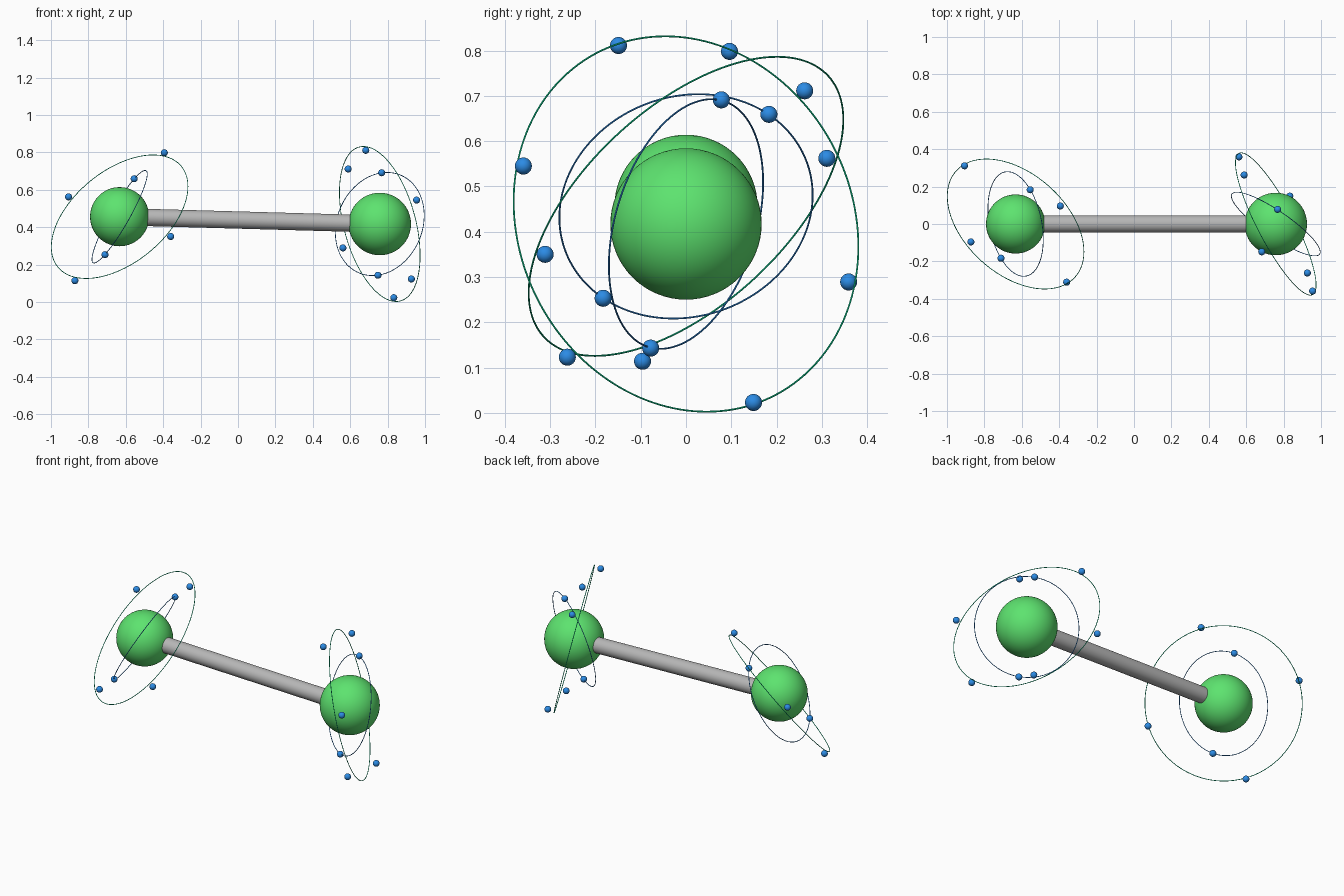
import bpy
from mathutils import Vector

if "Cube" in bpy.data.objects:
    bpy.data.objects.remove(bpy.data.objects["Cube"], do_unlink=True)


def material(name, rgb):
    mat = bpy.data.materials.new(name)
    mat.use_nodes = True
    color = (*rgb, 1)
    mat.diffuse_color = color
    mat.node_tree.nodes["Principled BSDF"].inputs["Base Color"].default_value = color
    return mat


GREEN = material("leaf green", (0.11, 0.77, 0.16))
GREY = material("light grey", (0.47, 0.47, 0.47))
BLUE = material("bright blue", (0.025, 0.26, 0.78))
TEAL = material("teal green", (0.005, 0.78, 0.36))
RING_BLUE = material("ring blue", (0.03, 0.28, 0.82))


def finish(name, mat):
    obj = bpy.context.object
    obj.name = name
    obj.data.materials.append(mat)
    bpy.ops.object.shade_smooth_by_angle()
    return obj


def ball(name, center, radius, mat, segments):
    bpy.ops.mesh.primitive_uv_sphere_add(
        segments=segments, ring_count=segments // 2, radius=radius, location=center)
    return finish(name, mat)


def ring(name, center, normal, radius, mat):
    turn = Vector(normal).to_track_quat("Z", "Y").to_euler()
    bpy.ops.mesh.primitive_torus_add(
        major_segments=160, minor_segments=8, major_radius=radius,
        minor_radius=0.002, location=center, rotation=turn)
    return finish(name, mat)


def small_balls(name, center, offsets):
    # Each offset gives two balls on opposite sides of the core
    for i, offset in enumerate(offsets):
        for side, sign in (("a", 1), ("b", -1)):
            ball(f"{name}_{i}{side}", center + Vector(offset) * sign, 0.0188, BLUE, 24)


right_center = Vector((-0.633, 0, 0.456))
left_center = Vector((0.758, 0, 0.417))

# Large cores
ball("right_core", right_center, 0.158, GREEN, 64)
ball("left_core", left_center, 0.167, GREEN, 64)

# Connecting rod running from core to core
axis = left_center - right_center
bpy.ops.mesh.primitive_cylinder_add(
    vertices=48, radius=0.046, depth=axis.length,
    location=(left_center + right_center) / 2,
    rotation=axis.to_track_quat("Z", "Y").to_euler())
finish("connecting_rod", GREY)

# Orbit rings
ring("right_outer_ring", right_center, (0.515, 0.579, -0.632), 0.426, TEAL)
ring("right_inner_ring", right_center, (0.854, 0.176, -0.49), 0.284, RING_BLUE)
ring("left_outer_ring", left_center, (0.863, 0.45, 0.232), 0.426, TEAL)
ring("left_inner_ring", left_center, (0.548, 0.8, -0.242), 0.284, RING_BLUE)

# Orbiting balls
small_balls("right_outer_ball", right_center,
            [(-0.273, 0.311, 0.106), (0.239, 0.096, 0.342)])
small_balls("right_inner_ball", right_center, [(0.078, 0.183, 0.203)])
small_balls("left_outer_ball", left_center,
            [(-0.075, -0.149, 0.394), (-0.169, 0.262, 0.294), (-0.197, 0.359, -0.128)])
small_balls("left_inner_ball", left_center, [(0.01, 0.078, 0.274)])
